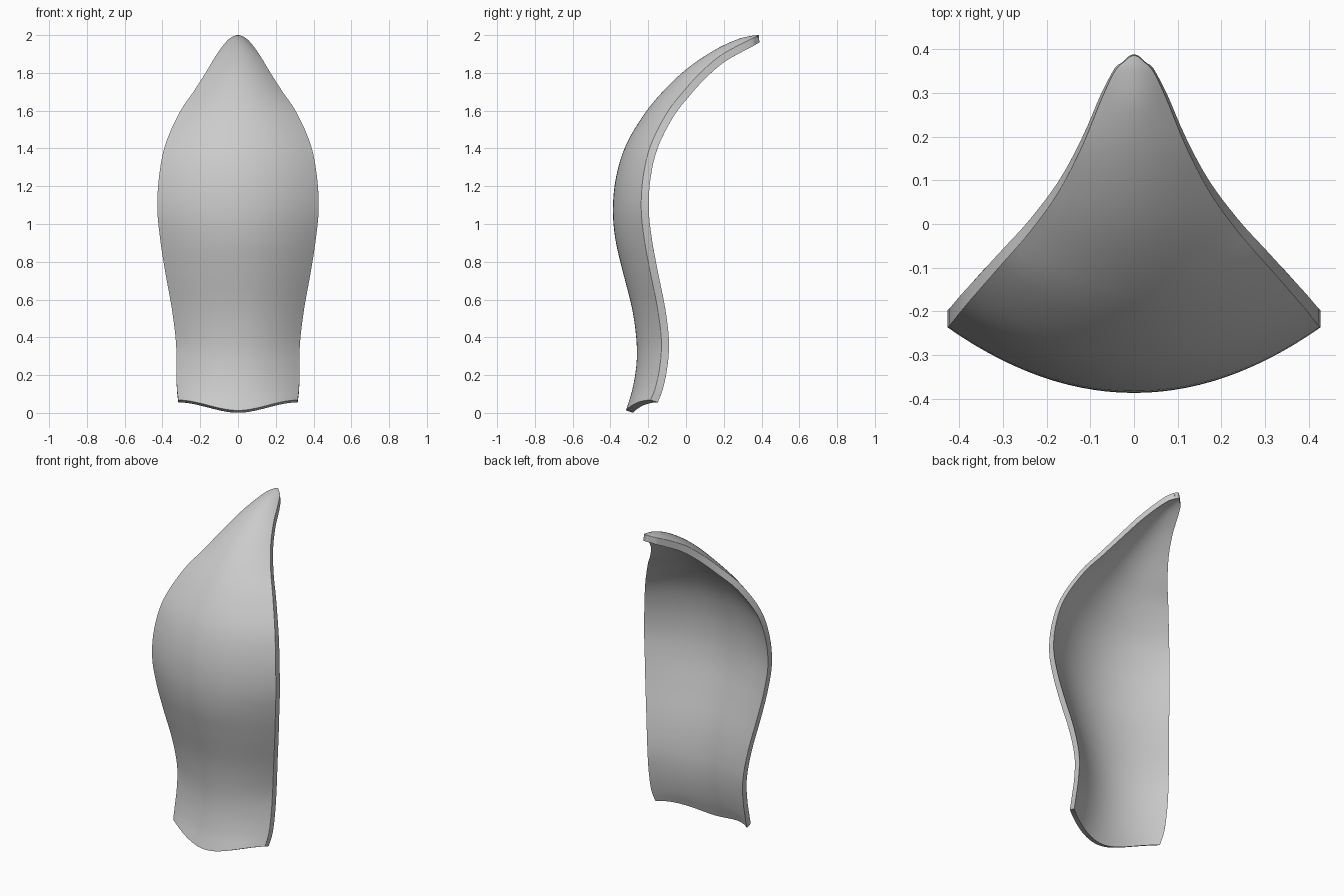
import bpy, bmesh
from mathutils import Vector

if "Cube" in bpy.data.objects:
    bpy.data.objects.remove(bpy.data.objects["Cube"])

# Outer surface sections, bottom to tip:
# (centre y, centre z, edge half-width, edge y, edge z)
ROWS = [
    (-.318, .013, .316, -.187, .068), (-.285, .12, .324, -.160, .14),
    (-.263, .25, .325, -.138, .25), (-.262, .38, .329, -.130, .38),
    (-.285, .55, .350, -.150, .55), (-.335, .75, .386, -.190, .75),
    (-.374, .92, .412, -.221, .92), (-.387, 1.08, .427, -.237, 1.08),
    (-.370, 1.25, .418, -.227, 1.25), (-.317, 1.42, .385, -.186, 1.42),
    (-.215, 1.59, .310, -.100, 1.59), (-.105, 1.72, .236, -.015, 1.70),
    (.015, 1.83, .172, .075, 1.80), (.150, 1.92, .118, .180, 1.89),
    (.265, 1.975, .075, .285, 1.95), (.345, 1.996, .044, .350, 1.982),
    (.386, 2.0, .018, .376, 1.995),
]
STEPS, HALF, THICK = 4, 14, .04


def smooth_rows(rows, steps):
    """Catmull-Rom interpolation through the sections."""
    p = [Vector(r) for r in rows]
    p = [2 * p[0] - p[1]] + p + [2 * p[-1] - p[-2]]
    out = []
    for i in range(1, len(p) - 2):
        a, b, c, d = p[i - 1:i + 3]
        for k in range(steps):
            t = k / steps
            out.append(.5 * (2 * b + (c - a) * t + (2 * a - 5 * b + 4 * c - d) * t * t
                             + (3 * b - a - 3 * c + d) * t ** 3))
    return out + [p[-2]]


rows = smooth_rows(ROWS, STEPS)
bm = bmesh.new()
outer, inner = [], []
for i, (cy, cz, w, ey, ez) in enumerate(rows):
    # thickness direction: perpendicular to the centre line
    lo, hi = rows[max(i - 1, 0)], rows[min(i + 1, len(rows) - 1)]
    tan = Vector((0, hi[0] - lo[0], hi[1] - lo[1])).normalized()
    off = Vector((0, tan.z, -tan.y)) * THICK
    ro, ri = [], []
    for j in range(-HALF, HALF + 1):
        u = j / HALF
        a = abs(u)
        s = a * a * (3 - 2 * a) if i < 2 * STEPS else u * u
        v = Vector((w * u, cy + (ey - cy) * u * u, cz + (ez - cz) * s))
        ro.append(bm.verts.new(v))
        ri.append(bm.verts.new(v + off))
    outer.append(ro)
    inner.append(ri)

# front and back skins
n = 2 * HALF
for i in range(len(rows) - 1):
    for j in range(n):
        for g in (outer, inner):
            bm.faces.new((g[i][j], g[i][j + 1], g[i + 1][j + 1], g[i + 1][j]))
    # side rims
    for j in (0, n):
        bm.faces.new((outer[i][j], outer[i + 1][j], inner[i + 1][j], inner[i][j]))
# bottom and tip rims
for i in (0, -1):
    for j in range(n):
        bm.faces.new((outer[i][j], outer[i][j + 1], inner[i][j + 1], inner[i][j]))
bmesh.ops.recalc_face_normals(bm, faces=bm.faces)

mesh = bpy.data.meshes.new("curved_guard_plate")
bm.to_mesh(mesh)
bm.free()
plate = bpy.data.objects.new("curved_guard_plate", mesh)
bpy.context.collection.objects.link(plate)

# softened rim
bev = plate.modifiers.new("rim_bevel", 'BEVEL')
bev.width, bev.segments, bev.limit_method, bev.angle_limit = .01, 3, 'ANGLE', .7

bpy.context.view_layer.objects.active = plate
plate.select_set(True)
bpy.ops.object.shade_smooth_by_angle(angle=.9)
